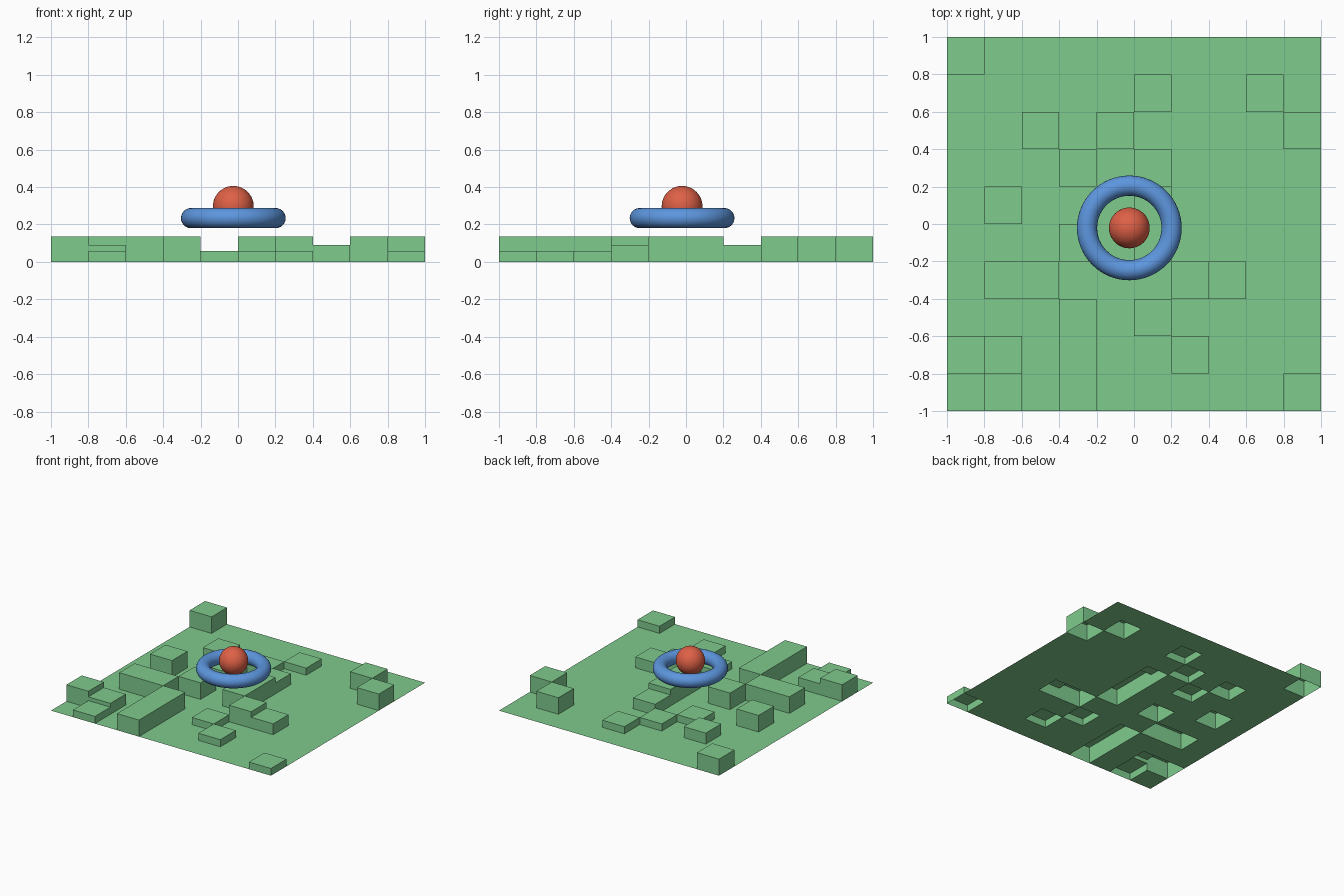
import bpy, bmesh

if "Cube" in bpy.data.objects:
    bpy.data.objects.remove(bpy.data.objects["Cube"])


def lin(c):
    c /= 255
    return c / 12.92 if c <= 0.04045 else ((c + 0.055) / 1.055) ** 2.4


def material(name, rgb):
    m = bpy.data.materials.new(name)
    m.diffuse_color = (*[lin(c) for c in rgb], 1)
    m.use_nodes = True
    m.node_tree.nodes["Principled BSDF"].inputs["Base Color"].default_value = m.diffuse_color
    return m


green = material("grass green", (127, 203, 141))
blue = material("ring blue", (93, 150, 222))
red = material("ball red", (222, 96, 70))

# Terrain: 10 x 10 cells (column, row from front left), some raised
N, S = 10, 0.2
LOW, MID, TALL = 0.059, 0.09, 0.136
height = {}
for h, cells in (
    (LOW, [(9, 0), (1, 0), (6, 1), (5, 2), (3, 6), (4, 7), (5, 8)]),
    (MID, [(1, 1), (7, 3), (5, 6), (2, 7)]),
    (TALL, [(0, 1), (3, 0), (3, 1), (3, 2), (1, 3), (2, 3), (6, 3), (3, 4),
            (5, 4), (5, 5), (1, 5), (9, 7), (8, 8), (0, 9)]),
):
    for c in cells:
        height[c] = h

bm = bmesh.new()


def quad(pts):
    bm.faces.new([bm.verts.new(p) for p in pts])


for i in range(N):
    for j in range(N):
        h = height.get((i, j), 0)
        x0, y0 = -1 + i * S, -1 + j * S
        ring = [(x0, y0), (x0 + S, y0), (x0 + S, y0 + S), (x0, y0 + S)]
        quad([(x, y, h) for x, y in ring])
        # walls down to each lower neighbour
        for k, (di, dj) in enumerate([(0, -1), (1, 0), (0, 1), (-1, 0)]):
            low = height.get((i + di, j + dj), 0)
            if h > low:
                a, b = ring[k], ring[(k + 1) % 4]
                quad([(*a, low), (*b, low), (*b, h), (*a, h)])
bmesh.ops.remove_doubles(bm, verts=bm.verts, dist=1e-4)
# merge coplanar cells into large flat faces
bmesh.ops.dissolve_limit(bm, angle_limit=0.01, verts=bm.verts, edges=bm.edges)
mesh = bpy.data.meshes.new("terrain")
bm.to_mesh(mesh)
bm.free()
terrain = bpy.data.objects.new("terrain", mesh)
bpy.context.collection.objects.link(terrain)
mesh.materials.append(green)

# Floating ring
CX, CY = -0.025, -0.021
bpy.ops.mesh.primitive_torus_add(location=(CX, CY, 0.234), major_radius=0.226,
                                 minor_radius=0.054, major_segments=64, minor_segments=24)
o = bpy.context.object
o.name = "ring"
o.data.materials.append(blue)
bpy.ops.object.shade_smooth()

# Ball in the ring
bpy.ops.mesh.primitive_uv_sphere_add(location=(CX, CY, 0.297), radius=0.109,
                                     segments=48, ring_count=24)
o = bpy.context.object
o.name = "ball"
o.data.materials.append(red)
bpy.ops.object.shade_smooth()
